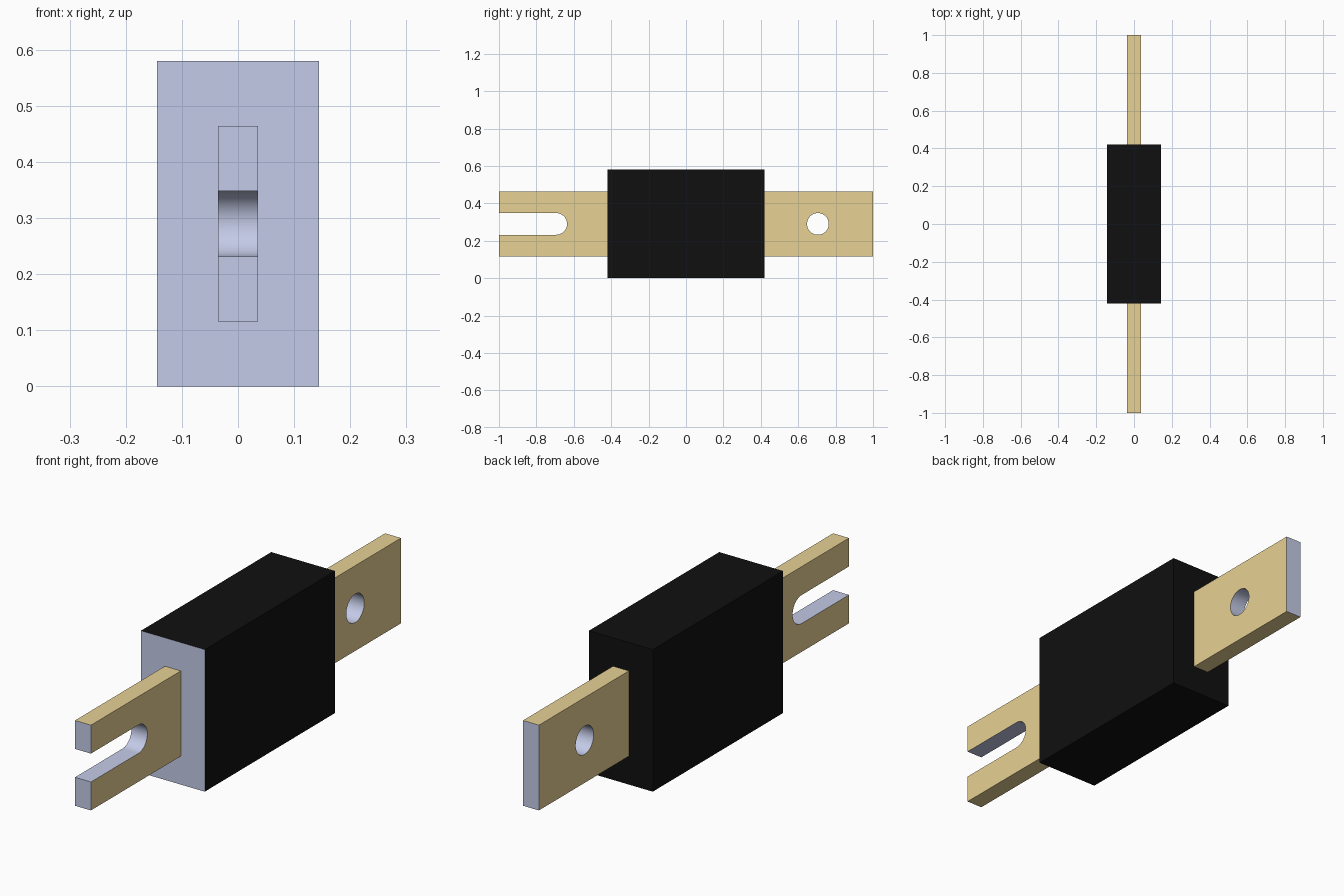
import bpy, bmesh, math
from mathutils import Vector

if "Cube" in bpy.data.objects:
    bpy.data.objects.remove(bpy.data.objects["Cube"], do_unlink=True)

BODY_X, BODY_Y, BODY_H = 0.144, 0.42, 0.58      # half width, half length, height
TAB_X, TAB_Z, TIP, ROOT = 0.036, 0.174, 1.0, 0.41  # tab half thickness, half height, ends
MID, R, HOLE_Y, SLOT_Y = BODY_H / 2, 0.058, 0.705, -0.694


def material(name, srgb):
    colour = [((c / 255 + 0.055) / 1.055) ** 2.4 if c > 10 else c / 255 / 12.92 for c in srgb] + [1]
    m = bpy.data.materials.new(name)
    m.use_nodes = True
    m.diffuse_color = colour
    m.node_tree.nodes["Principled BSDF"].inputs["Base Color"].default_value = colour
    return m


black = material("black plastic", (16, 16, 16))
brass = material("brass", (237, 214, 152))
bare = material("pale grey metal", (202, 209, 238))


def finish(name, bm, mats, rule):
    """Turn a bmesh into an object, choosing each face's material by rule."""
    bmesh.ops.recalc_face_normals(bm, faces=bm.faces)
    bm.normal_update()
    for f in bm.faces:
        f.material_index = rule(f)
    mesh = bpy.data.meshes.new(name)
    bm.to_mesh(mesh)
    bm.free()
    for m in mats:
        mesh.materials.append(m)
    ob = bpy.data.objects.new(name, mesh)
    bpy.context.collection.objects.link(ob)
    return ob


def arc(y, start, end, steps):
    """Points (y, z) on a circle of the shared cut-out radius."""
    angles = [start + (end - start) * i / steps for i in range(steps + 1)]
    return [(y + R * math.cos(a), MID + R * math.sin(a)) for a in angles]


def tab(name, loops):
    """Extrude closed (y, z) outlines, inner ones being holes, across x."""
    bm = bmesh.new()
    edges = []
    for loop in loops:
        vs = [bm.verts.new((-TAB_X, y, z)) for y, z in loop]
        edges += [bm.edges.new((a, b)) for a, b in zip(vs, vs[1:] + vs[:1])]
    bmesh.ops.triangle_fill(bm, use_beauty=True, use_dissolve=False,
                            edges=edges, normal=Vector((1, 0, 0)))
    ext = bmesh.ops.extrude_face_region(bm, geom=bm.faces[:], use_keep_orig=True)
    bmesh.ops.translate(bm, vec=(2 * TAB_X, 0, 0),
                        verts=[g for g in ext["geom"] if isinstance(g, bmesh.types.BMVert)])

    # Brass on the broad sides and the outer long edges, bare metal on ends and cut-outs
    def rule(f):
        outer_edge = abs(f.calc_center_median().z - MID) > TAB_Z - 0.01
        return 0 if abs(f.normal.x) > 0.5 or outer_edge else 1

    ob = finish(name, bm, [brass, bare], rule)
    bpy.ops.object.select_all(action='DESELECT')
    ob.select_set(True)
    bpy.context.view_layer.objects.active = ob
    bpy.ops.object.shade_smooth_by_angle(angle=math.radians(30))
    return ob


# Block body with a bare front face
bm = bmesh.new()
bmesh.ops.create_cube(bm, size=1)
bmesh.ops.scale(bm, vec=(2 * BODY_X, 2 * BODY_Y, BODY_H), verts=bm.verts)
bmesh.ops.translate(bm, vec=(0, 0, MID), verts=bm.verts)
finish("fuse_body", bm, [black, bare], lambda f: int(f.normal.y < -0.5))

# Front tab with an open-ended slot
low, high = MID - TAB_Z, MID + TAB_Z
slot = arc(SLOT_Y, -math.pi / 2, math.pi / 2, 24)
tab("slotted_tab", [[(-ROOT, high), (-ROOT, low), (-TIP, low), (-TIP, MID - R)]
                    + slot + [(-TIP, MID + R), (-TIP, high)]])

# Back tab with a round hole
tab("holed_tab", [[(ROOT, low), (TIP, low), (TIP, high), (ROOT, high)],
                  arc(HOLE_Y, 0, 2 * math.pi, 48)[:-1]])
